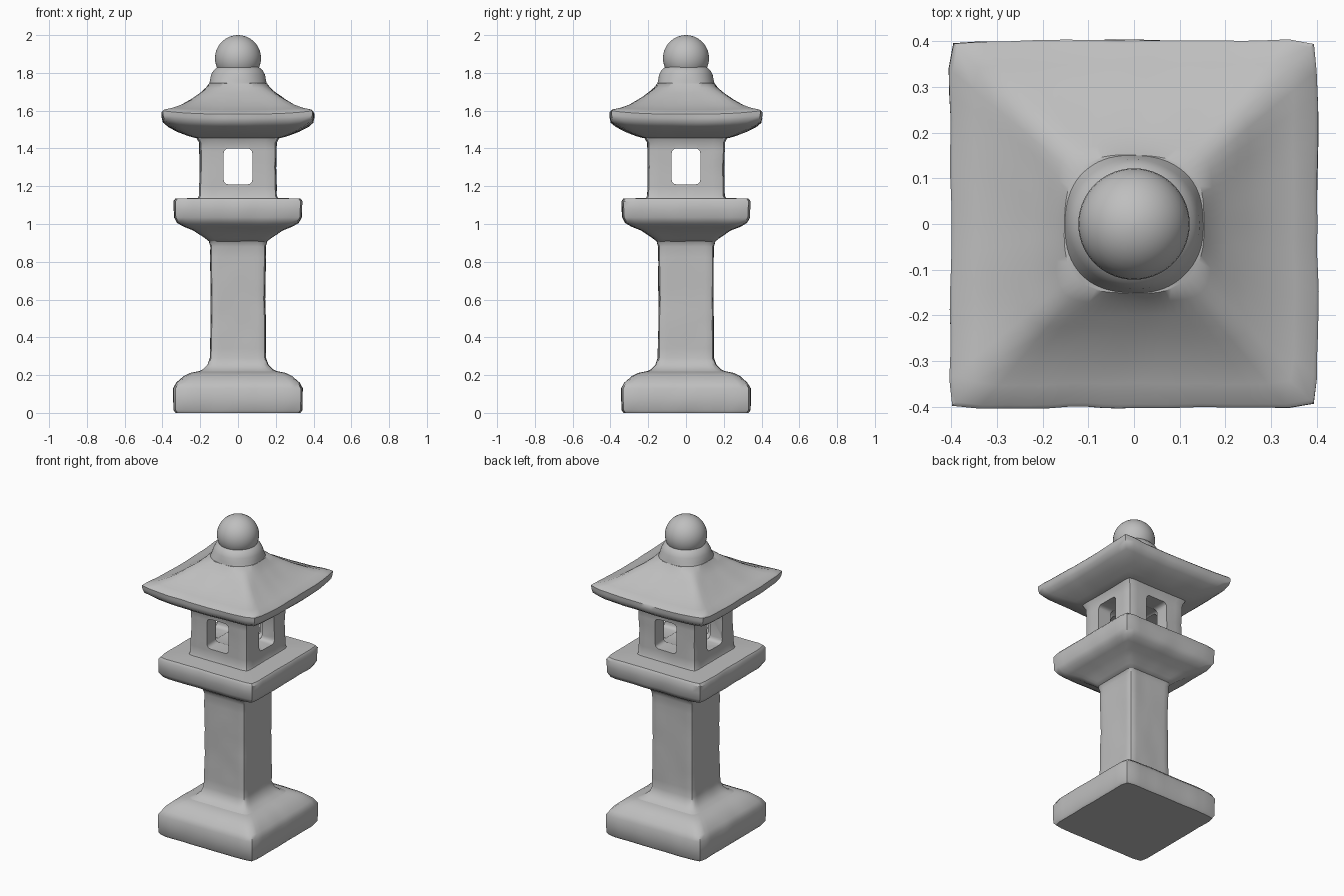
import bpy, bmesh, math
from mathutils import Vector, noise

if "Cube" in bpy.data.objects:
    bpy.data.objects.remove(bpy.data.objects["Cube"])

stone = bpy.data.materials.new("grey stone")
stone.diffuse_color = (0.52, 0.52, 0.52, 1)
stone.use_nodes = True
stone.node_tree.nodes["Principled BSDF"].inputs["Base Color"].default_value = stone.diffuse_color
SEG = 72


def finish(name, bm):
    bmesh.ops.recalc_face_normals(bm, faces=bm.faces)
    mesh = bpy.data.meshes.new(name)
    bm.to_mesh(mesh)
    bm.free()
    mesh.materials.append(stone)
    ob = bpy.data.objects.new(name, mesh)
    bpy.context.collection.objects.link(ob)
    return ob


def smooth(ob, angle=42):
    bpy.ops.object.select_all(action='DESELECT')
    ob.select_set(True)
    bpy.context.view_layer.objects.active = ob
    bpy.ops.object.shade_smooth_by_angle(angle=math.radians(angle))


def loft(name, profile, wear=0.004, lift=0.0):
    """Stack rounded-square rings: (half width, z, squareness); squareness 2 is a circle."""
    rings = [profile[0]]
    for a, b in zip(profile, profile[1:]):
        steps = max(1, math.ceil(math.hypot(b[0] - a[0], b[1] - a[1]) / 0.06))
        rings += [tuple(p + (q - p) * i / steps for p, q in zip(a, b)) for i in range(1, steps + 1)]
    bm = bmesh.new()
    loops = []
    for half, z, p in rings:
        loop = []
        for i in range(SEG):
            t = math.tau * i / SEG
            c, s = math.cos(t), math.sin(t)
            r = half * (abs(c) ** p + abs(s) ** p) ** (-1 / p)
            co = Vector((r * c, r * s, z))
            # worn, uneven stone
            k = 1 + wear / half * noise.noise(co * 9)
            corner = (min(abs(co.x), abs(co.y)) / half) ** 3
            loop.append(bm.verts.new((co.x * k, co.y * k, z + lift * corner * min(1, half / 0.4) ** 3)))
        loops.append(loop)
    for a, b in zip(loops, loops[1:]):
        for i in range(SEG):
            j = (i + 1) % SEG
            bm.faces.new((a[i], a[j], b[j], b[i]))
    bm.faces.new(loops[0])
    bm.faces.new(loops[-1])
    return finish(name, bm)


def cutter(name, size, z, bevel):
    bm = bmesh.new()
    bmesh.ops.create_cube(bm, size=1)
    for v in bm.verts:
        v.co = Vector((v.co.x * size[0], v.co.y * size[1], v.co.z * size[2] + z))
    bmesh.ops.bevel(bm, geom=bm.edges[:], offset=bevel, segments=3, profile=0.5, affect='EDGES')
    ob = finish(name, bm)
    ob.hide_render = True
    return ob


# Foot block with a rounded shoulder
smooth(loft("base", [(0.33, 0, 24), (0.34, 0.015, 24), (0.342, 0.13, 24), (0.325, 0.16, 22),
                     (0.285, 0.195, 20), (0.25, 0.212, 18), (0.215, 0.219, 16), (0.15, 0.224, 14)]))

# Square post, flared at its foot
smooth(loft("column", [(0.215, 0.217, 14), (0.185, 0.23, 14), (0.16, 0.255, 14), (0.148, 0.29, 14),
                       (0.145, 0.6, 14), (0.147, 0.88, 14), (0.155, 0.91, 14), (0.17, 0.925, 14)], 0.003))

# Platform tapering down to the post
smooth(loft("platform", [(0.15, 0.905, 14), (0.175, 0.925, 16), (0.235, 0.965, 20), (0.285, 0.985, 24),
                         (0.32, 1.005, 26), (0.337, 1.035, 26), (0.34, 1.12, 26), (0.33, 1.134, 26),
                         (0.25, 1.137, 20), (0.20, 1.139, 16)]))

# Lamp chamber, hollow, with a window in each side
lamp = loft("lamp_chamber", [(0.215, 1.13, 18), (0.205, 1.15, 18), (0.202, 1.3, 18),
                             (0.205, 1.43, 18), (0.222, 1.462, 18)], 0.003)
cutters = [cutter("chamber_cutter", (0.23, 0.23, 0.20), 1.305, 0.03),
           cutter("window_cutter_x", (0.9, 0.152, 0.19), 1.305, 0.025),
           cutter("window_cutter_y", (0.152, 0.9, 0.19), 1.305, 0.025)]
for c in cutters:
    mod = lamp.modifiers.new(c.name, 'BOOLEAN')
    mod.operation = 'DIFFERENCE'
    mod.solver = 'EXACT'
    mod.object = c
    bpy.context.view_layer.objects.active = lamp
    bpy.ops.object.modifier_apply(modifier=mod.name)
for c in cutters:
    bpy.data.objects.remove(c)
smooth(lamp)

# Sweeping roof with slightly raised corners, rounding off into the collar
smooth(loft("roof", [(0.19, 1.452, 18), (0.225, 1.455, 20), (0.26, 1.465, 24), (0.32, 1.488, 30),
                     (0.37, 1.514, 34), (0.396, 1.535, 36), (0.402, 1.56, 36), (0.402, 1.582, 36),
                     (0.394, 1.59, 36), (0.35, 1.604, 34), (0.30, 1.627, 28), (0.25, 1.658, 20),
                     (0.20, 1.694, 12), (0.17, 1.72, 6), (0.152, 1.745, 3)], 0.006, 0.018))

# Round collar under the ball
smooth(loft("collar", [(0.155, 1.725, 2.6), (0.148, 1.76, 2.2), (0.143, 1.79, 2), (0.132, 1.812, 2),
                       (0.115, 1.828, 2), (0.10, 1.836, 2)], 0.004))

# Ball finial
ball = [(max(0.004, 0.122 * math.cos(a)), 1.878 + 0.122 * math.sin(a), 2)
        for a in [math.radians(-60 + 10 * i) for i in range(16)]]
smooth(loft("finial", ball, 0.0))
